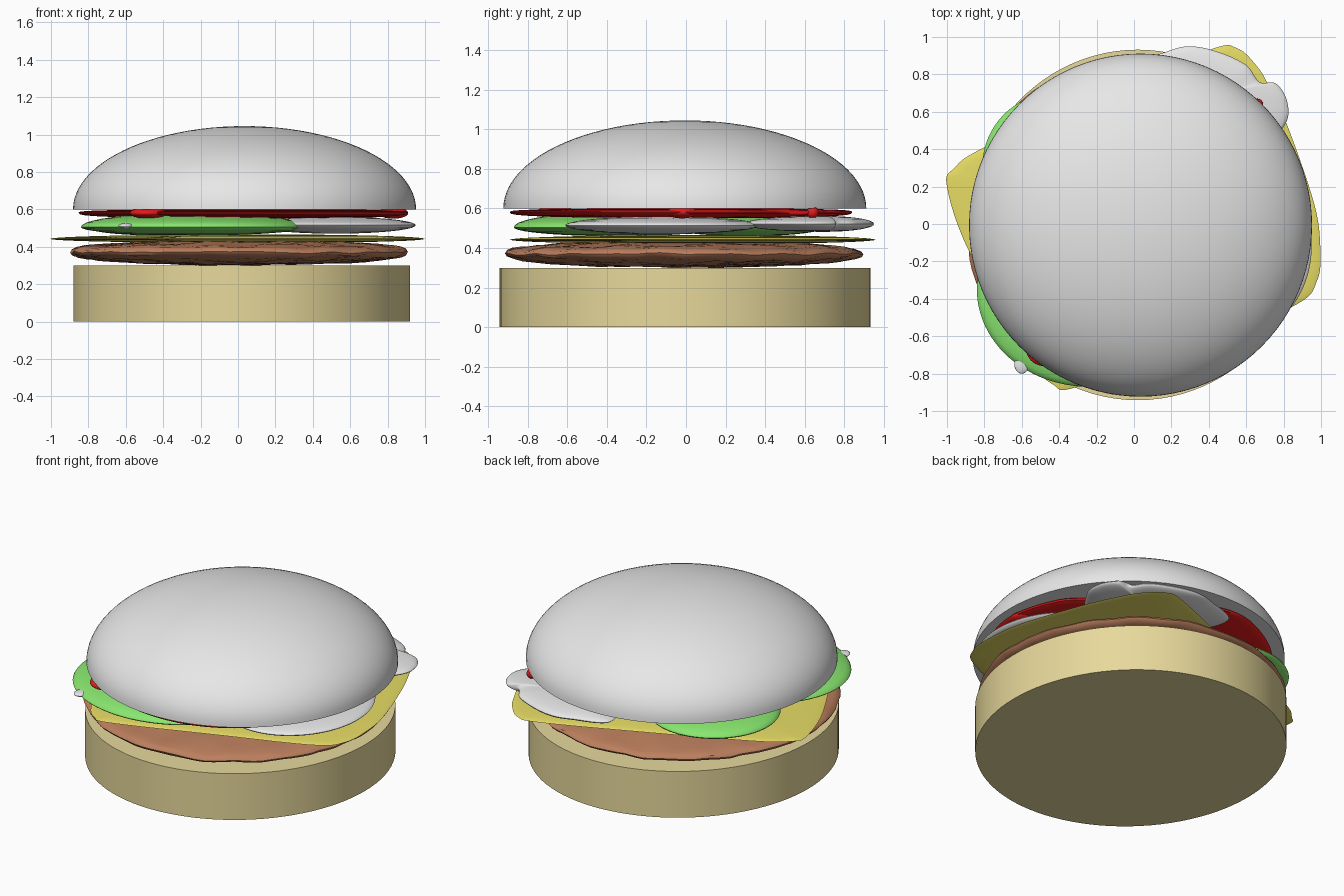
import bpy
import math
from mathutils import Vector, noise

cube = bpy.data.objects.get("Cube")
if cube:
    bpy.data.objects.remove(cube, do_unlink=True)


def material(name, color):
    mat = bpy.data.materials.new(name)
    mat.use_nodes = True
    mat.diffuse_color = (*color, 1)
    mat.node_tree.nodes["Principled BSDF"].inputs["Base Color"].default_value = (*color, 1)
    return mat


TAN = material("tan", (0.8, 0.69, 0.33))
BROWN = material("brown", (0.5, 0.21, 0.11))
YELLOW = material("yellow", (0.8, 0.72, 0.13))
GREEN = material("green", (0.25, 0.8, 0.16))
GREY = material("light grey", (0.8, 0.8, 0.8))
RED = material("red", (0.8, 0.01, 0.01))


def ellipse(cx, cy, rx, ry, n=96):
    angles = [math.tau * i / n for i in range(n)]
    return [Vector((cx + rx * math.cos(a), cy + ry * math.sin(a))) for a in angles]


def smooth_loop(points, steps=10):
    """Closed Catmull-Rom curve through the points."""
    pts = [Vector(p) for p in points]
    loop = []
    for i in range(len(pts)):
        a, b, c, d = (pts[(i + k) % len(pts)] for k in (-1, 0, 1, 2))
        for j in range(steps):
            t = j / steps
            loop.append(0.5 * (2 * b + (c - a) * t + (2 * a - 5 * b + 4 * c - d) * t ** 2
                               + (3 * b - a - 3 * c + d) * t ** 3))
    return loop


def slab(name, outline, z, up, down, mat, power=2.0, rings=10, bumps=0.0):
    """Pillow shape: the outline shrinks to its centre as it rises and falls."""
    n = len(outline)
    centre = sum(outline, Vector((0, 0))) / n
    first = -rings + 1 if down else 0
    verts, faces = [], []
    for r in range(first, rings):
        a = math.pi / 2 * r / rings
        scale = math.cos(a) ** (2 / power)
        rise = abs(math.sin(a)) ** (2 / power) * (up if a > 0 else -down)
        verts += [(*(centre + (p - centre) * scale), z + rise) for p in outline]
    count = rings - first
    for r in range(count - 1):
        for i in range(n):
            j = (i + 1) % n
            faces.append((r * n + i, r * n + j, (r + 1) * n + j, (r + 1) * n + i))
    # Close the bottom and top with fans
    low, high = len(verts), len(verts) + 1
    verts += [(*centre, z - down), (*centre, z + up)]
    last = (count - 1) * n
    for i in range(n):
        j = (i + 1) % n
        faces += [(low, j, i), (high, last + i, last + j)]
    if bumps:
        verts = [Vector(v) + noise.noise_vector(Vector(v) * 7) * bumps for v in verts]
    mesh = bpy.data.meshes.new(name)
    mesh.from_pydata(verts, [], faces)
    mesh.materials.append(mat)
    obj = bpy.data.objects.new(name, mesh)
    bpy.context.collection.objects.link(obj)
    shade(obj)
    return obj


def shade(obj):
    bpy.ops.object.select_all(action="DESELECT")
    obj.select_set(True)
    bpy.context.view_layer.objects.active = obj
    bpy.ops.object.shade_smooth_by_angle(angle=math.radians(40))


# Bottom bun
bpy.ops.mesh.primitive_cylinder_add(vertices=96, radius=1, depth=0.3, location=(0.02, -0.005, 0.15))
bun = bpy.context.object
bun.name = "bottom_bun"
bun.scale = (0.9, 0.937, 1)
bun.data.materials.append(TAN)
shade(bun)

# Patty
slab("patty", ellipse(0.005, -0.01, 0.9, 0.905), 0.37, 0.065, 0.065, BROWN, 2.4, bumps=0.012)

# Square cheese slice with soft corners
cheese = [(-1.0, 0.2), (-0.96, 0.3), (-0.8, 0.41), (-0.2, 0.68), (0.4, 0.93), (0.55, 0.94),
          (0.66, 0.84), (0.73, 0.72), (0.83, 0.5), (0.96, 0.12), (0.995, -0.1), (0.98, -0.3),
          (0.85, -0.44), (0.3, -0.65), (-0.3, -0.87), (-0.43, -0.86), (-0.55, -0.72), (-0.88, -0.15)]
slab("cheese", smooth_loop(cheese), 0.442, 0.024, 0.022, YELLOW)

# Green slices
slab("front_green_slice", ellipse(-0.24, -0.35, 0.6, 0.52), 0.505, 0.077, 0.045, GREEN)
slab("left_green_slice", ellipse(-0.42, 0.31, 0.39, 0.39), 0.505, 0.065, 0.045, GREEN)

# Pale slices
slab("side_pale_slice", ellipse(0.52, -0.12, 0.43, 0.49), 0.515, 0.045, 0.045, GREY)
back = [(0.17, 0.92), (0.3, 0.95), (0.45, 0.92), (0.6, 0.85), (0.67, 0.76), (0.76, 0.75),
        (0.82, 0.65), (0.8, 0.52), (0.6, 0.3), (0.3, 0.35), (0.05, 0.6), (-0.03, 0.83)]
slab("back_pale_slice", smooth_loop(back), 0.522, 0.04, 0.04, GREY)
slab("pale_slice_tip", ellipse(-0.6, -0.75, 0.04, 0.05, 24), 0.512, 0.014, 0.014, GREY)

# Red sauce with drips
sauce = [(0.91, -0.05), (0.82, 0.28), (0.64, 0.48), (0.68, 0.63), (0.54, 0.6), (0.3, 0.62),
         (0.1, 0.8), (-0.2, 0.82), (-0.6, 0.55), (-0.85, 0), (-0.72, -0.45), (-0.35, -0.8),
         (0.1, -0.89), (0.5, -0.75), (0.8, -0.4)]
slab("sauce", smooth_loop(sauce), 0.582, 0.018, 0.03, RED, 3)
for i, (x, y, r) in enumerate([(0.83, -0.02, 0.08), (-0.48, -0.66, 0.1), (0.66, 0.64, 0.03)]):
    slab(f"sauce_drip_{i + 1}", ellipse(x, y, r, r, 24), 0.58, 0.03, 0.03, RED)

# Top bun
slab("top_bun", ellipse(0.035, -0.006, 0.917, 0.917), 0.6, 0.445, 0, GREY, rings=24)
